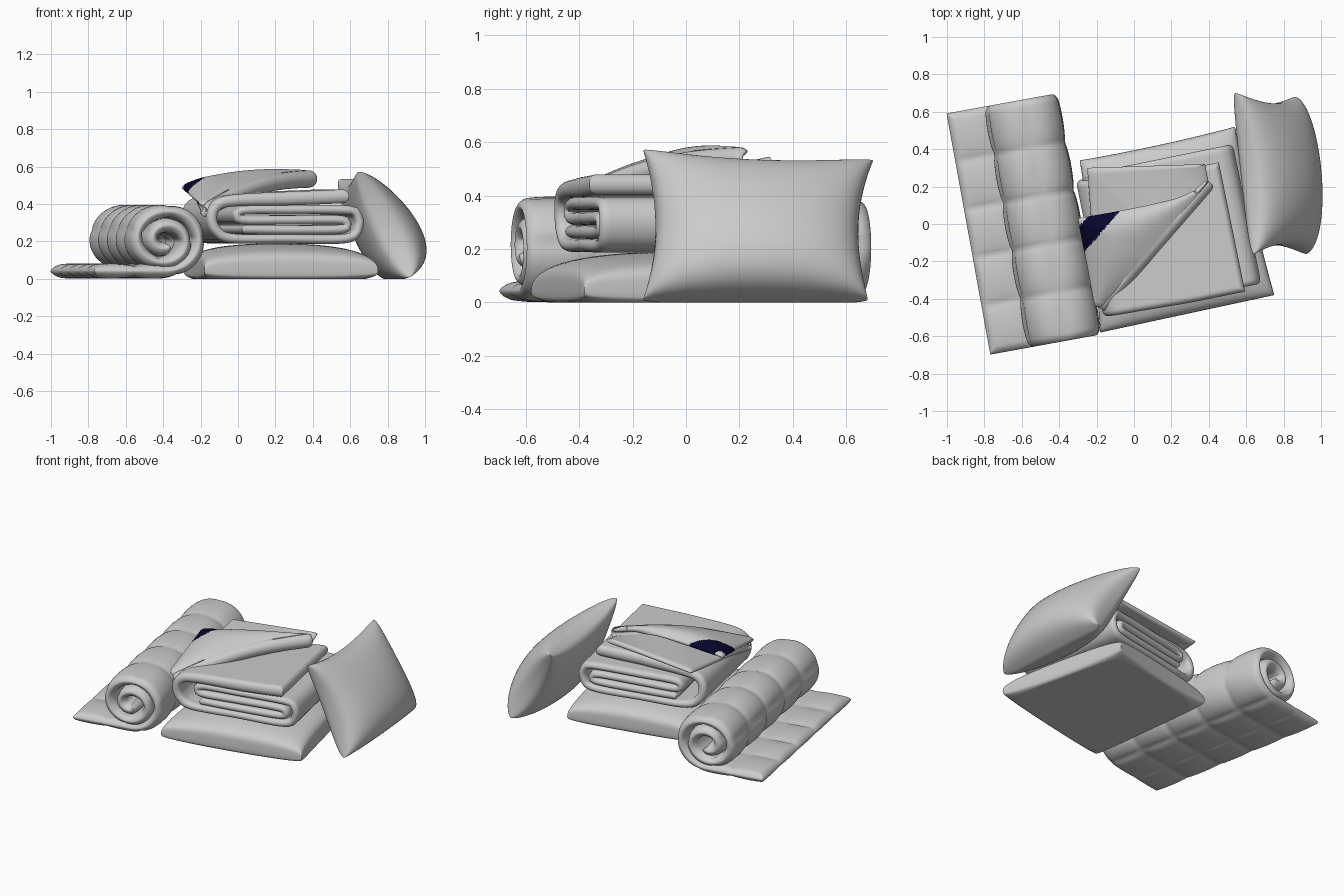
import bpy, bmesh, math
from mathutils import Vector, Matrix

if "Cube" in bpy.data.objects:
    bpy.data.objects.remove(bpy.data.objects["Cube"])


def material(name, rgb):
    m = bpy.data.materials.new(name)
    m.diffuse_color = (*rgb, 1)
    m.use_nodes = True
    m.node_tree.nodes["Principled BSDF"].inputs["Base Color"].default_value = m.diffuse_color
    return m


CLOTH = material("soft grey cloth", (0.6, 0.6, 0.6))
NAVY = material("dark navy", (0.002, 0.0015, 0.026))


def edge(d, r):
    """Rounded fall-off to zero at distance d from a hem."""
    return math.sqrt(max(0, 1 - (1 - min(1, max(0, d) / r)) ** 2))


def shell(name, P, H, nu, nv, navy_rule=None):
    """Padded sheet: mid surface P(u,v), thickness H(u,v) -> (above, below)."""
    bm = bmesh.new()
    e = 0.004
    us = [0.5 - 0.5 * math.cos(math.pi * i / nu) for i in range(nu + 1)]
    vs = [0.5 - 0.5 * math.cos(math.pi * j / nv) for j in range(nv + 1)]
    sides = ([], [])
    for u in us:
        rows = ([], [])
        for v in vs:
            du = P(min(1, u + e), v) - P(max(0, u - e), v)
            dv = P(u, min(1, v + e)) - P(u, max(0, v - e))
            n = du.cross(dv).normalized()
            p = P(u, v)
            hs = H(u, v)
            for row, h in zip(rows, (hs[0], -hs[1])):
                q = p + n * h
                q.z = max(q.z, 0)
                row.append(bm.verts.new(q))
        sides[0].append(rows[0])
        sides[1].append(rows[1])
    for k, g in enumerate(sides):
        for i in range(nu):
            for j in range(nv):
                q = [g[i][j], g[i + 1][j], g[i + 1][j + 1], g[i][j + 1]]
                f = bm.faces.new(q if k == 0 else q[::-1])
                f.smooth = True
                if navy_rule and navy_rule(f.calc_center_median(), us[i], vs[j]):
                    f.material_index = 1
    # stitch the two sides along the hem
    rim = lambda g: ([r[0] for r in g] + g[-1][1:] + [r[-1] for r in g[-2::-1]] + g[0][-2:0:-1])
    weld = {b: a for a, b in zip(rim(sides[0]), rim(sides[1]))}
    bmesh.ops.weld_verts(bm, targetmap=weld)
    bmesh.ops.recalc_face_normals(bm, faces=bm.faces)
    me = bpy.data.meshes.new(name)
    bm.to_mesh(me)
    bm.free()
    me.materials.append(CLOTH)
    if navy_rule:
        me.materials.append(NAVY)
    ob = bpy.data.objects.new(name, me)
    bpy.context.collection.objects.link(ob)
    return ob


def smooth_path(pts, n=10):
    """Catmull-Rom through 2D or 3D points."""
    p = [Vector(q) for q in pts]
    p = [2 * p[0] - p[1]] + p + [2 * p[-1] - p[-2]]
    out = []
    for i in range(1, len(p) - 2):
        a, b, c, d = p[i - 1:i + 3]
        for k in range(n):
            t = k / n
            out.append(0.5 * (2 * b + (c - a) * t + (2 * a - 5 * b + 4 * c - d) * t * t
                              + (3 * b - a - 3 * c + d) * t ** 3))
    return out + [p[-2]]


def by_length(pts):
    """Return (function of 0..1 along the path, total length)."""
    acc = [0]
    for a, b in zip(pts, pts[1:]):
        acc.append(acc[-1] + (b - a).length)
    L = acc[-1]

    def at(s):
        d = s * L
        lo, hi = 0, len(acc) - 2
        while lo < hi:
            m = (lo + hi + 1) // 2
            lo, hi = (m, hi) if acc[m] <= d else (lo, m - 1)
        return pts[lo].lerp(pts[lo + 1], (d - acc[lo]) / (acc[lo + 1] - acc[lo]))
    return at, L


def pillow(name, c00, c10, c01, c11, up, down, cu, cv, power, sag=0.0):
    """Cushion between four corners, hollow edges, fuller towards v=0 by sag."""
    c00, c10, c01, c11 = map(Vector, (c00, c10, c01, c11))

    def P(u, v):
        a, b = 2 * u - 1, 2 * v - 1
        s = 0.5 + 0.5 * a * (1 - cu * (1 - b * b))
        t = v - cv * v * (1 - a * a)
        return c00.lerp(c10, s).lerp(c01.lerp(c11, s), t)

    def H(u, v):
        k = max(0, 16 * u * (1 - u) * v * (1 - v)) ** power * (1 + sag * (0.5 - v))
        return up * k, down * k
    return shell(name, P, H, 60, 60)


# Floor cushion and leaning pillow
pillow("floor_cushion", (-0.18, -0.58, .04), (0.75, -0.38, .04), (-0.29, 0.34, .04),
       (0.54, 0.52, .04), 0.15, 0.07, 0.02, 0.01, 0.21)
pillow("leaning_pillow", (0.92, -0.16, .01), (0.86, 0.68, .01), (0.64, -0.16, .57),
       (0.54, 0.70, .53), 0.195, 0.13, 0.11, 0.07, 0.34, 0.4)

# Rolled quilt: flat tail, then a two-turn spiral
pts = [Vector((-0.30 + 0.04 * i, 0.042)) for i in range(10)]
for i in range(121):
    a = 4.2 * math.pi * i / 120
    r = 0.163 - 0.075 * max(0, a / (2 * math.pi) - 0.4)
    pts.append(Vector((0.09 + 1.12 * r * math.sin(a), 0.205 - r * math.cos(a))))
roll_at, roll_len = by_length(pts)
roll_m = Matrix.Translation((-0.59, 0, 0)) @ Matrix.Rotation(math.radians(10.3), 4, 'Z')
ROLL_W = 1.31


def roll_p(u, v):
    q = roll_at(u)
    return roll_m @ Vector((q.x, (v - 0.5) * ROLL_W, q.y))


def roll_h(u, v):
    puff = abs(math.sin(5 * math.pi * v)) ** 0.45 * abs(math.sin(math.pi * u * roll_len / 0.225)) ** 0.35
    d = min(u * roll_len, (1 - u) * roll_len, v * ROLL_W, (1 - v) * ROLL_W)
    h = edge(d, 0.04) * (0.02 + 0.021 * puff)
    return h, h


shell("rolled_quilt", roll_p, roll_h, 170, 110)

# Folded blanket: nested layers ending in a top layer
fold = smooth_path([(-.25, .265), (.0, .262), (.29, .265), (.33, .29), (.29, .315), (.0, .315),
                    (-.23, .315), (-.275, .34), (-.23, .368), (0, .37), (.33, .368), (.385, .34),
                    (.395, .285), (.33, .217), (0, .215), (-.30, .217), (-.385, .26), (-.41, .33),
                    (-.38, .395), (-.28, .42), (0, .43), (.2, .437), (.33, .443)])
fold_at, fold_len = by_length(fold)
fold_m = Matrix.Translation((0.19, -0.03, 0)) @ Matrix.Rotation(math.radians(11.5), 4, 'Z')


def top_layer(u):
    return min(1, max(0, (u - 0.72) / 0.2))


def fold_p(u, v):
    q = fold_at(u)
    back = 0.38 - 0.08 * top_layer(u)
    front = -0.38 - 0.025 * top_layer(u)
    return fold_m @ Vector((q.x, front + v * (back - front), q.y))


def fold_h(u, v):
    d = min(u * fold_len, (1 - u) * fold_len, v * 0.75, (1 - v) * 0.75)
    h = (0.025 + 0.012 * top_layer(u)) * edge(d, 0.03)
    return h, h


shell("folded_blanket", fold_p, fold_h, 200, 40)

# Turned-back corner: lower sheet, diagonal fold, upper triangle
C, A, B = Vector((-.19, -.49, .35)), Vector((-.30, .03, .485)), Vector((.32, .13, .565))
F1 = Vector((.42, .21, .535))
L, K = Vector((-.25, .30, .47)), Vector((.38, .32, .535))
low_at, _ = by_length([C, L, K])
up_at, _ = by_length([C + Vector((-.005, .005, .04)), A, B])
ACROSS = Vector((0.755, -0.655, 0))


def flap_p(u, v):
    s = 0.04 + 0.96 * u
    f, lo, up = C.lerp(F1, s), low_at(s), up_at(s)
    f.z += 0.05 * math.sin(math.pi * s)
    r = 0.024 + 0.006 * s
    inner = f - ACROSS * r
    if v < 0.4:
        return lo.lerp(inner - Vector((0, 0, r)), v / 0.4)
    if v < 0.6:
        a = math.pi * ((v - 0.4) / 0.2 - 0.5)
        return inner + ACROSS * r * math.cos(a) + Vector((0, 0, r * math.sin(a)))
    t = (v - 0.6) / 0.4
    hump = 0.04 * math.sin(math.pi * t) * math.sin(math.pi * s)
    return (inner + Vector((0, 0, r))).lerp(up, t) + Vector((0, 0, hump))


def flap_h(u, v):
    h = 0.017 * edge(min(u, 1 - u, v, 1 - v), 0.04)
    return h, h


def navy_band(c, u, v):
    d = (C - c).dot(ACROSS)
    return v > 0.6 and 0.28 < d < 0.39


shell("turned_back_corner", flap_p, flap_h, 150, 150, navy_band)
